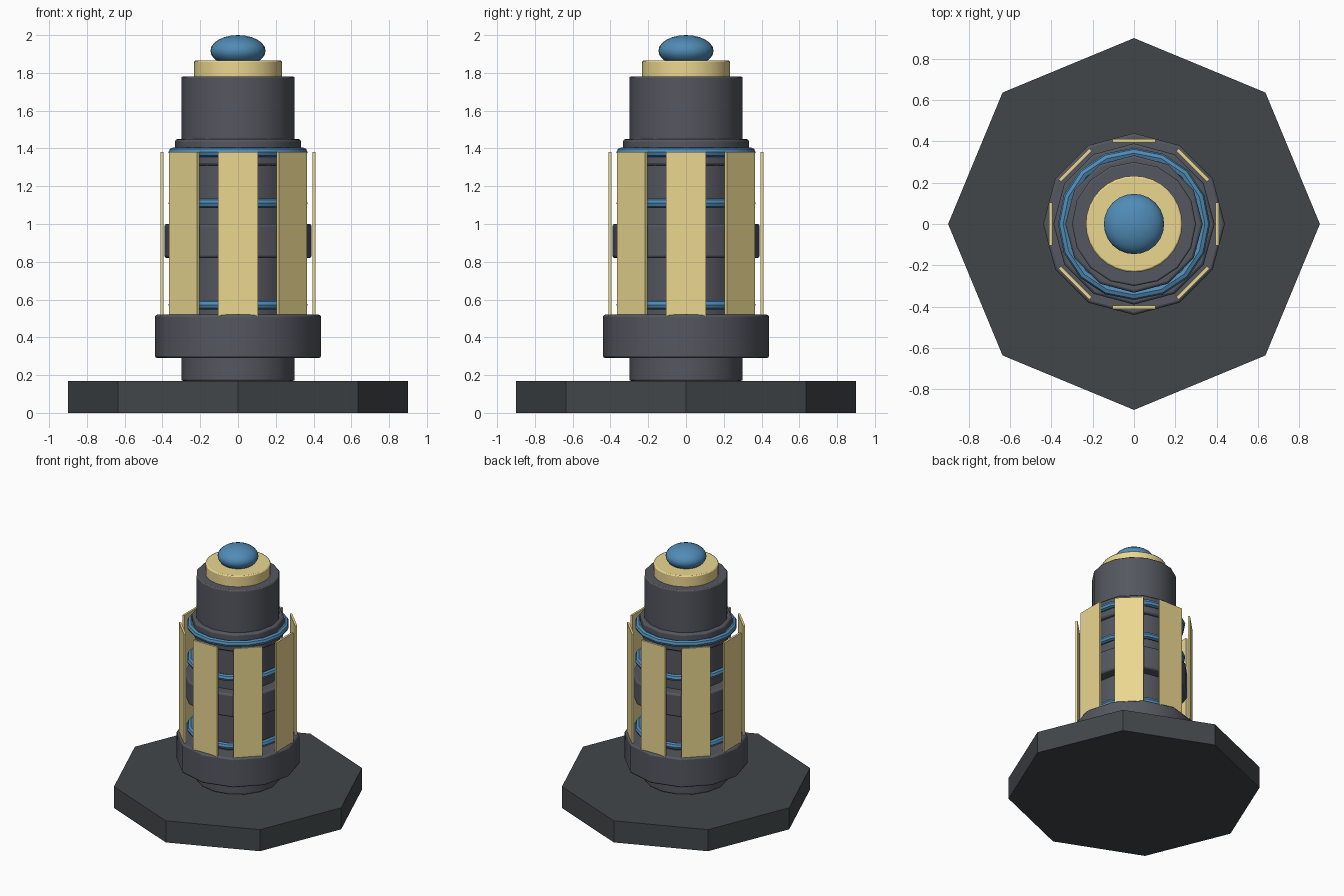
import bpy, math

if "Cube" in bpy.data.objects:
    bpy.data.objects.remove(bpy.data.objects["Cube"])


def material(name, color):
    m = bpy.data.materials.new(name)
    m.diffuse_color = color
    m.use_nodes = True
    m.node_tree.nodes["Principled BSDF"].inputs["Base Color"].default_value = m.diffuse_color
    return m


gold = material("gold", (0.83, 0.68, 0.28, 1))
blue = material("blue", (0.08, 0.26, 0.47, 1))
dark = material("dark_metal", (0.09, 0.095, 0.115, 1))
slate = material("slate", (0.055, 0.062, 0.068, 1))


def finish(name, mat, bevel=0, smooth=True):
    ob = bpy.context.object
    ob.name = name
    ob.data.materials.append(mat)
    if smooth:
        bpy.ops.object.shade_smooth_by_angle(angle=math.radians(40))
    if bevel:
        b = ob.modifiers.new("bevel", 'BEVEL')
        b.width = bevel
        b.segments = 2
        b.limit_method = 'ANGLE'
        b.angle_limit = math.radians(50)
    return ob


def drum(name, r, z0, z1, mat, sides=12, bevel=0.01, smooth=True):
    bpy.ops.mesh.primitive_cylinder_add(vertices=sides, radius=r, depth=z1 - z0,
                                        location=(0, 0, (z0 + z1) / 2))
    return finish(name, mat, bevel, smooth)


# Octagonal base
drum("base_plate", 0.9, 0, 0.17, slate, sides=8, bevel=0, smooth=False)

# Central column and collars
drum("column", 0.30, 0.17, 1.78, dark, sides=16, bevel=0.008)
drum("lower_collar", 0.44, 0.29, 0.52, dark, bevel=0.012)
drum("middle_collar", 0.39, 0.82, 1.0, dark, bevel=0.012)
drum("upper_collar", 0.333, 1.31, 1.45, dark, bevel=0.012)

# Blue rings around the column
for i, z in enumerate((0.572, 1.11, 1.38)):
    bpy.ops.mesh.primitive_torus_add(major_radius=0.343, minor_radius=0.025,
                                     major_segments=16, minor_segments=8,
                                     location=(0, 0, z))
    finish(f"blue_ring_{i + 1}", blue)

# Eight upright panels
for i in range(8):
    a = i * math.pi / 4
    bpy.ops.mesh.primitive_cube_add(size=1, location=(0.403 * math.cos(a), 0.403 * math.sin(a), 0.94),
                                    rotation=(0, 0, a))
    bpy.context.object.scale = (0.016, 0.21, 0.88)
    finish(f"panel_{i + 1}", gold, smooth=False)

# Top cap and flattened knob
drum("top_cap", 0.233, 1.77, 1.865, gold, sides=32, bevel=0.008)
bpy.ops.mesh.primitive_uv_sphere_add(segments=24, ring_count=12, radius=1, location=(0, 0, 1.917))
bpy.context.object.scale = (0.146, 0.146, 0.083)
finish("knob", blue)
